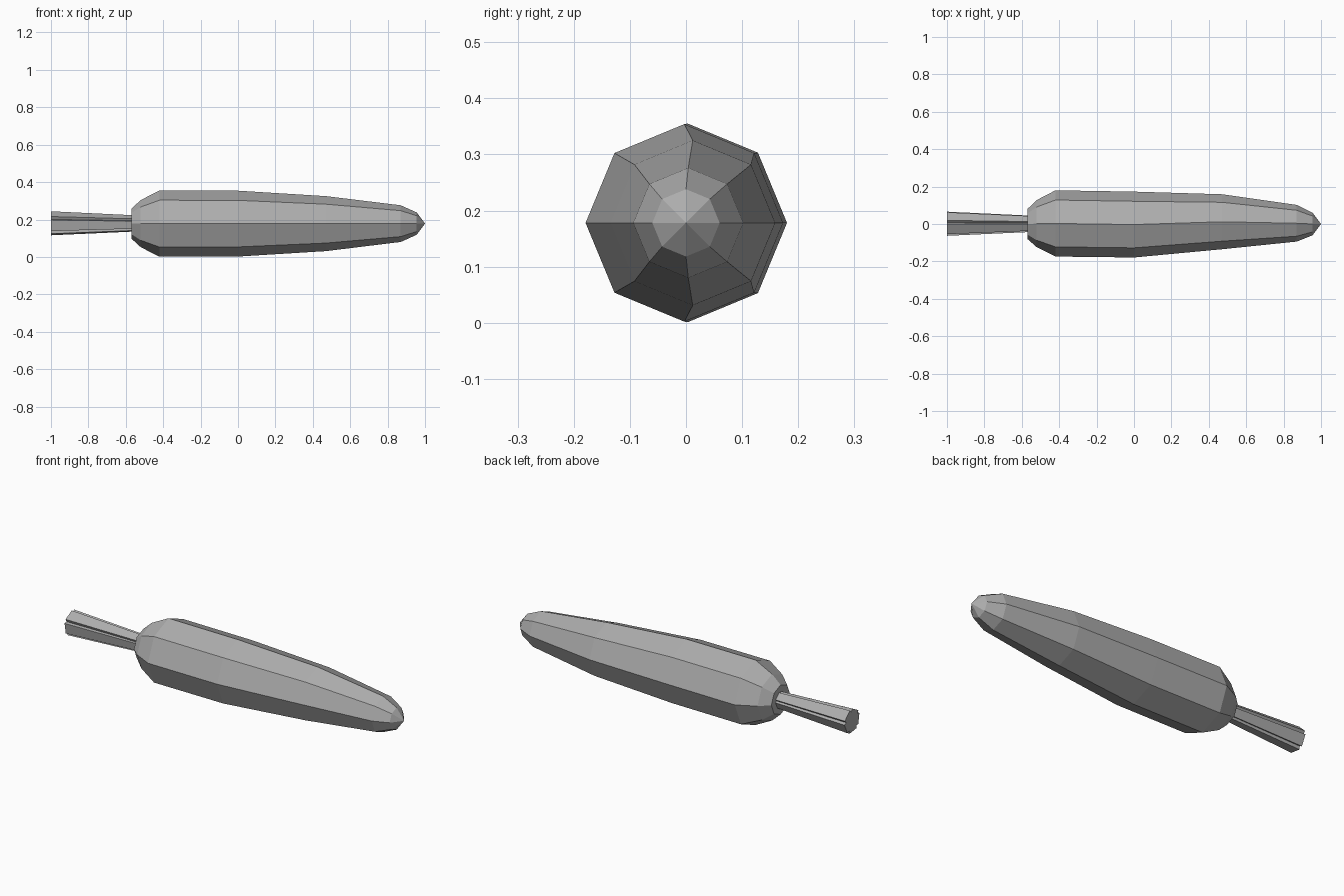
import bpy, bmesh
from math import cos, sin, pi, radians

if "Cube" in bpy.data.objects:
    bpy.data.objects.remove(bpy.data.objects["Cube"])

CZ = 0.178

# Mid grey shared by both parts
grey = bpy.data.materials.new("mid_grey")
grey.diffuse_color = (0.42, 0.42, 0.42, 1)
grey.use_nodes = True
grey.node_tree.nodes["Principled BSDF"].inputs["Base Color"].default_value = grey.diffuse_color

def loft(name, rings, tip=None):
    """Skin closed rings of points, ending in a cap or a tip."""
    bm = bmesh.new()
    loops = [[bm.verts.new(p) for p in ring] for ring in rings]
    n = len(loops[0])
    for a, b in zip(loops, loops[1:]):
        for i in range(n):
            j = (i + 1) % n
            bm.faces.new((a[i], a[j], b[j], b[i]))
    bm.faces.new(loops[0][::-1])
    if tip:
        t = bm.verts.new(tip)
        for i in range(n):
            bm.faces.new((loops[-1][i], loops[-1][(i + 1) % n], t))
    else:
        bm.faces.new(loops[-1])
    bmesh.ops.recalc_face_normals(bm, faces=bm.faces)
    me = bpy.data.meshes.new(name)
    bm.to_mesh(me)
    bm.free()
    me.materials.append(grey)
    ob = bpy.data.objects.new(name, me)
    bpy.context.collection.objects.link(ob)
    return ob

# Root body: x, radius, sideways drift of each octagonal ring
profile = [(-0.57, 0.08, 0.0), (-0.52, 0.126, 0.002), (-0.42, 0.177, 0.003),
           (0.0, 0.176, -0.003), (0.47, 0.147, 0.012), (0.87, 0.098, 0.004),
           (0.955, 0.06, 0.0)]
rings = [[(x, y + r * cos(i * pi / 4), CZ + r * sin(i * pi / 4)) for i in range(8)]
         for x, r, y in profile]
loft("root_body", rings, (1.0, 0.0, CZ))

# Leaf stalk: flared, fluted by five flat lobes with shallow notches
def stalk_ring(x, r):
    pts = []
    for k in range(5):
        for off, s in ((-27, 1.0), (27, 1.0), (36, 0.78)):
            a = radians(72 * k + off + 118)
            pts.append((x, r * s * cos(a), CZ + r * s * sin(a)))
    return pts

loft("leaf_stalk", [stalk_ring(-1.0, 0.066), stalk_ring(-0.56, 0.045)])
